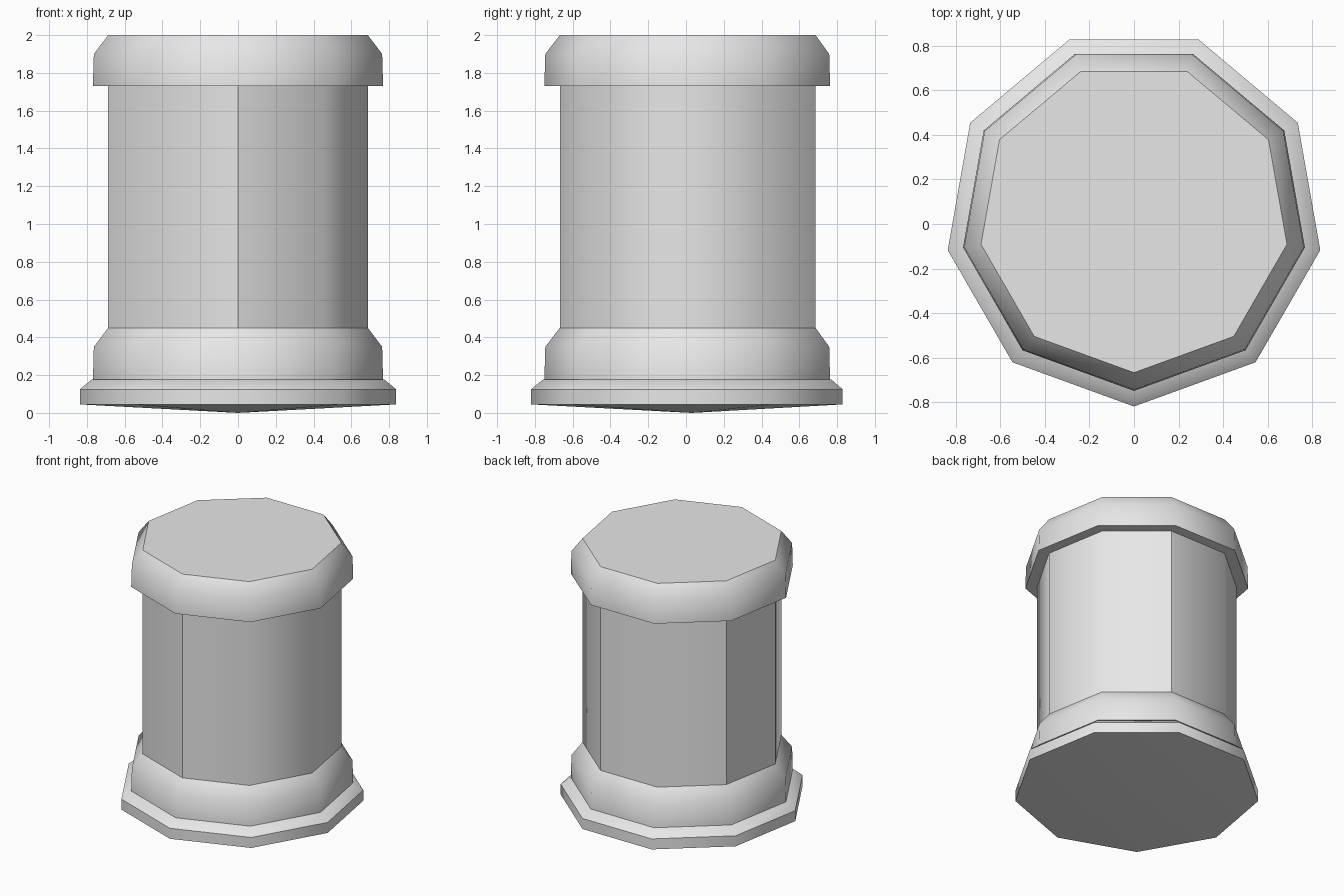
import bpy
import bmesh
from math import sin, cos, radians

cube = bpy.data.objects.get("Cube")
if cube:
    bpy.data.objects.remove(cube)

SIDES = 9
CENTRE_Y = 0.03
SMOOTH_LIMIT = radians(41)

stone = bpy.data.materials.new("light_grey_stone")
stone.use_nodes = True
stone.diffuse_color = (0.8, 0.8, 0.8, 1)
stone.node_tree.nodes["Principled BSDF"].inputs["Base Color"].default_value = (0.8, 0.8, 0.8, 1)


def turned_part(name, profile, sharp_corners=()):
    """Nine-sided turning of (radius, height) points; a radius of 0 makes a tip."""
    bm = bmesh.new()
    rings = []
    for r, z in profile:
        count = SIDES if r else 1
        angles = [radians(-90 + 360 / SIDES * i) for i in range(count)]
        rings.append([bm.verts.new((r * cos(a), r * sin(a) + CENTRE_Y, z)) for a in angles])
    for low, high in zip(rings, rings[1:]):
        for i in range(SIDES):
            j = (i + 1) % SIDES
            if len(low) == 1:
                bm.faces.new((low[0], high[j], high[i]))
            else:
                bm.faces.new((low[i], low[j], high[j], high[i]))
    # Close the flat ends
    if len(rings[0]) > 1:
        bm.faces.new(rings[0][::-1])
    bm.faces.new(rings[-1])
    bm.normal_update()
    # Round shading over gentle corners, crisp rims elsewhere
    for face in bm.faces:
        face.smooth = True
    for edge in bm.edges:
        edge.smooth = edge.calc_face_angle(0) < SMOOTH_LIMIT
    for i in sharp_corners:
        bm.edges.get((rings[0][i], rings[1][i])).smooth = False
    mesh = bpy.data.meshes.new(name)
    bm.to_mesh(mesh)
    bm.free()
    mesh.materials.append(stone)
    obj = bpy.data.objects.new(name, mesh)
    bpy.context.collection.objects.link(obj)
    return obj


def moulding(name, bottom, top, sink=0):
    """Collar with upright sides and a sloping shoulder."""
    return turned_part(name, [(0.78, bottom - sink), (0.775, top - 0.1), (0.698, top)])


# Foot slab with a chamfered rim and a shallow pointed underside
turned_part("plinth", [(0, 0), (0.85, 0.045), (0.85, 0.125), (0.785, 0.178)])

# Matching collars at the foot and the head
moulding("base_moulding", 0.178, 0.45, sink=0.01)
moulding("cap_moulding", 1.73, 2.0)

# Shaft, with a few crisp corners
turned_part("shaft", [(0.698, 0.4), (0.698, 1.8)], sharp_corners=(0, 4, 6, 7))
